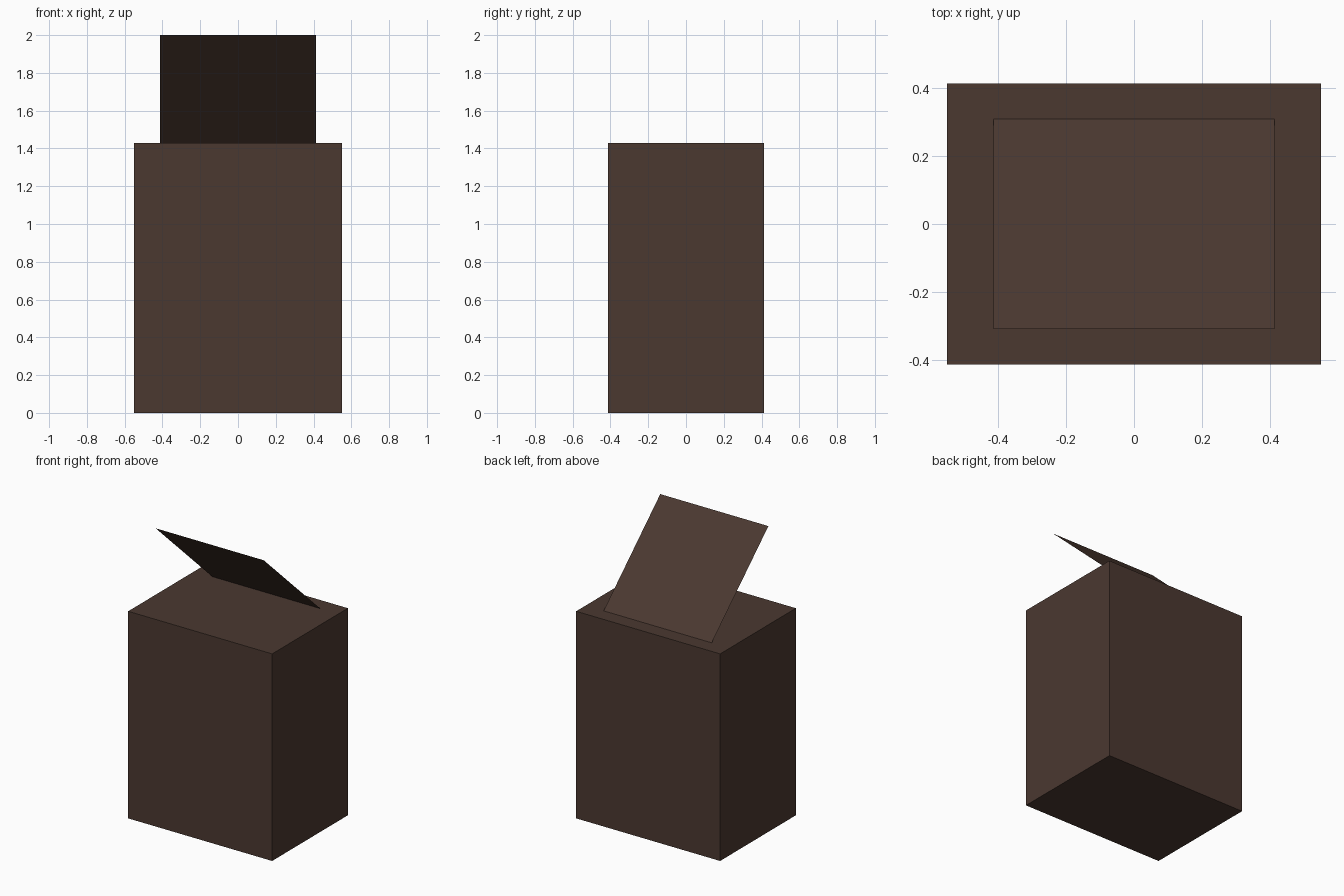
import bpy

if "Cube" in bpy.data.objects:
    bpy.data.objects.remove(bpy.data.objects["Cube"])

# One dark brown for the whole model
brown = bpy.data.materials.new("dark brown")
brown.diffuse_color = (0.070, 0.040, 0.030, 1)
brown.use_nodes = True
brown.node_tree.nodes["Principled BSDF"].inputs["Base Color"].default_value = brown.diffuse_color

W, D, H = 0.55, 0.413, 1.43      # body half width, half depth, height
LW, LD, TOP = 0.413, 0.309, 2.0  # lid half width, half depth, raised edge height

# Solid box body
bpy.ops.mesh.primitive_cube_add(size=1, location=(0, 0, H / 2))
body = bpy.context.object
body.name = "box_body"
body.scale = (2 * W, 2 * D, H)
bpy.ops.object.transform_apply(location=True, scale=True)
body.data.materials.append(brown)

# Single-sheet lid, hinged at the back and raised towards the front
mesh = bpy.data.meshes.new("open_lid")
mesh.from_pydata([(-LW, -LD, TOP), (LW, -LD, TOP), (LW, LD, H), (-LW, LD, H)],
                 [], [(0, 1, 2, 3)])
mesh.materials.append(brown)
lid = bpy.data.objects.new("open_lid", mesh)
bpy.context.collection.objects.link(lid)
